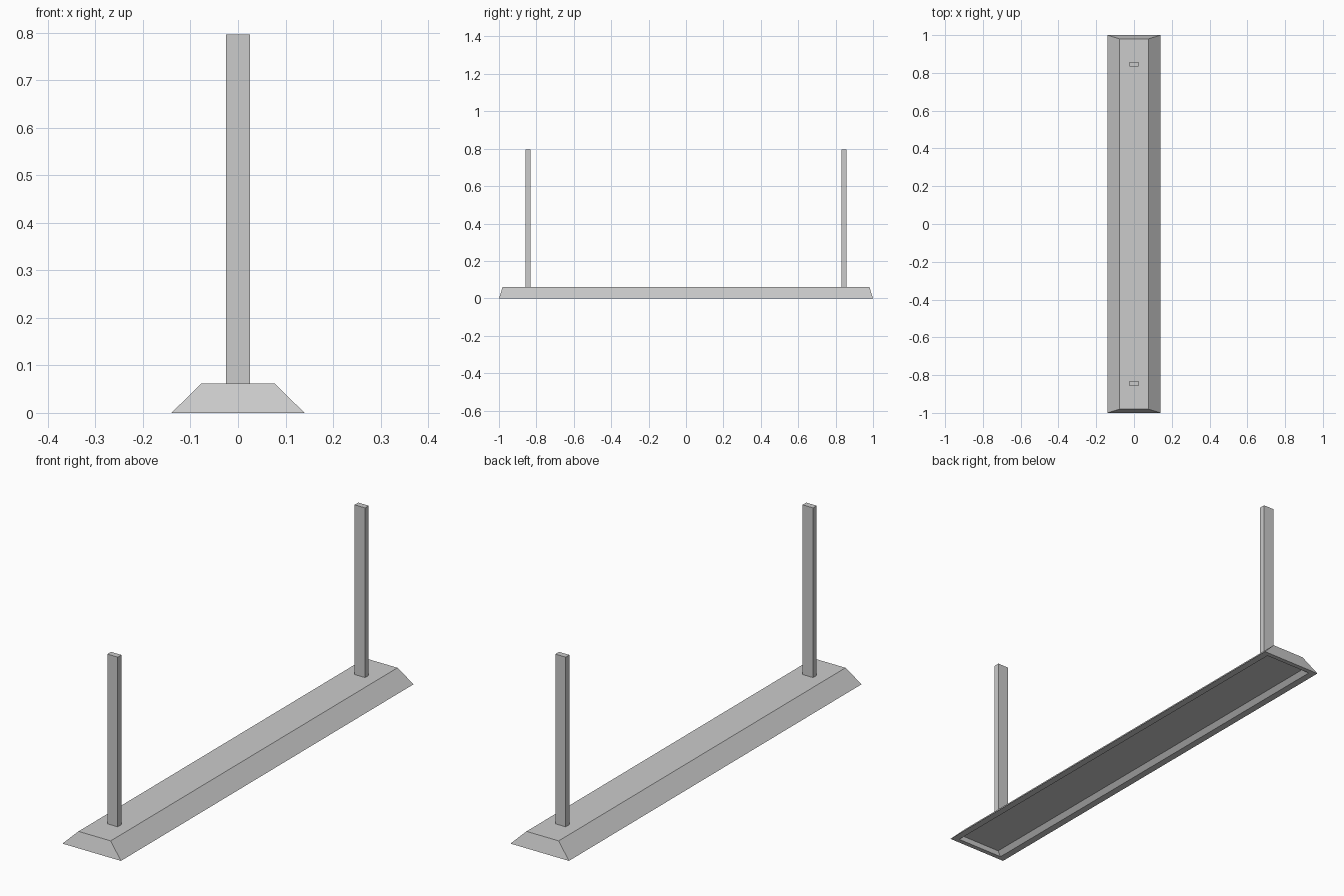
import bpy
import bmesh

cube = bpy.data.objects.get("Cube")
if cube:
    bpy.data.objects.remove(cube, do_unlink=True)

grey = bpy.data.materials.new("light grey")
grey.use_nodes = True
colour = (0.6, 0.6, 0.6, 1)
grey.diffuse_color = colour
grey.node_tree.nodes["Principled BSDF"].inputs["Base Color"].default_value = colour


def finish(name, bm):
    bmesh.ops.recalc_face_normals(bm, faces=bm.faces)
    mesh = bpy.data.meshes.new(name)
    bm.to_mesh(mesh)
    bm.free()
    mesh.materials.append(grey)
    obj = bpy.data.objects.new(name, mesh)
    bpy.context.collection.objects.link(obj)
    return obj


def loft(name, rings):
    """Join rectangular rings (half x, half y, z) and cap both ends."""
    bm = bmesh.new()
    loops = [[bm.verts.new((sx * hx, sy * hy, z))
              for sx, sy in ((-1, -1), (1, -1), (1, 1), (-1, 1))]
             for hx, hy, z in rings]
    for low, high in zip(loops, loops[1:]):
        for i in range(4):
            j = (i + 1) % 4
            bm.faces.new((low[i], low[j], high[j], high[i]))
    bm.faces.new(loops[0])
    bm.faces.new(loops[-1])
    return finish(name, bm)


# Bevelled base: recess ceiling, sloped recess wall, bottom rim, outer slope, top
base_height = 0.062
loft("base", [(0.092, 0.974, 0.018),
              (0.11, 0.98, 0),
              (0.14, 1, 0),
              (0.077, 0.98, base_height)])

# Flat upright at each end
for name, y in (("front_post", -0.845), ("back_post", 0.845)):
    post = loft(name, [(0.025, 0.0125, base_height),
                       (0.025, 0.0125, 0.796)])
    post.location.y = y
